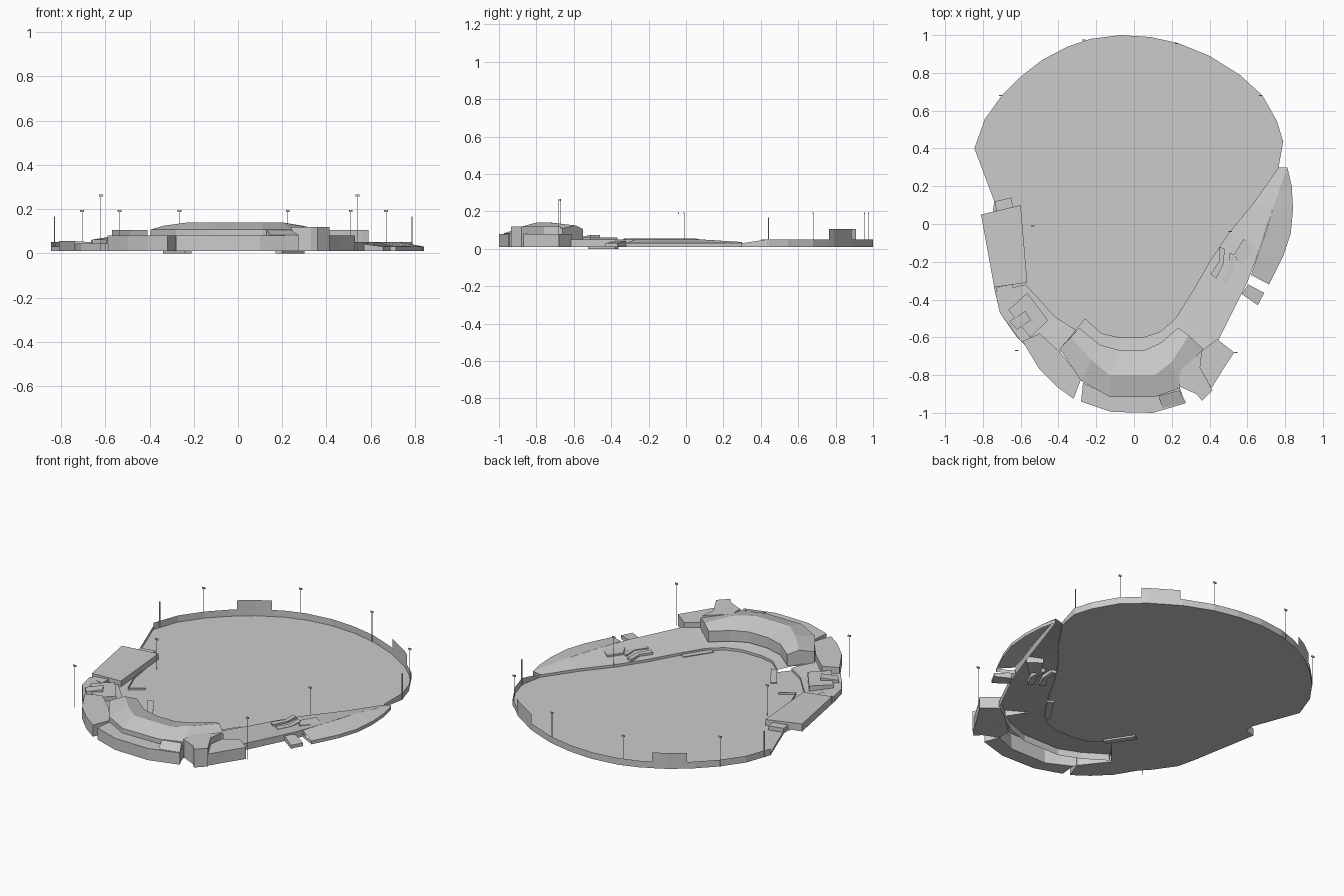
import bpy, bmesh, math
from mathutils import Vector

if "Cube" in bpy.data.objects:
    bpy.data.objects.remove(bpy.data.objects["Cube"])

GREY = bpy.data.materials.new("concrete_grey")
GREY.diffuse_color = (0.6, 0.6, 0.6, 1)
GREY.use_nodes = True
GREY.node_tree.nodes["Principled BSDF"].inputs["Base Color"].default_value = GREY.diffuse_color
G = 0.01  # ground level


def finish(name, bm):
    bmesh.ops.recalc_face_normals(bm, faces=bm.faces)
    me = bpy.data.meshes.new(name)
    bm.to_mesh(me)
    bm.free()
    me.materials.append(GREY)
    ob = bpy.data.objects.new(name, me)
    bpy.context.collection.objects.link(ob)
    return ob


def at(pts, z):
    """Give 2D points a height; 3D points keep theirs."""
    return [Vector((*p, z)) if len(p) == 2 else Vector(p) for p in pts]


def loft(name, rings, cap_ends=False):
    """Strips of faces between open rings of equal length."""
    bm = bmesh.new()
    rows = [[bm.verts.new(p) for p in r] for r in rings]
    for a, b in zip(rows, rows[1:]):
        for i in range(len(a) - 1):
            quad = [a[i], a[i + 1], b[i + 1], b[i]]
            bm.faces.new(quad)
    if cap_ends:
        for k in (0, -1):
            bm.faces.new([r[k] for r in rows])
    bmesh.ops.remove_doubles(bm, verts=bm.verts, dist=1e-5)
    return finish(name, bm)


def prism(name, pts, z1, z0=G):
    """Solid with a flat base; 3D points give a sloping top."""
    bm = bmesh.new()
    top = [bm.verts.new(p) for p in at(pts, z1)]
    low = [bm.verts.new((p[0], p[1], z0)) for p in pts]
    bm.faces.new(top)
    bm.faces.new(low[::-1])
    n = len(pts)
    for i in range(n):
        bm.faces.new([top[i], low[i], low[(i + 1) % n], top[(i + 1) % n]])
    bmesh.ops.triangulate(bm, faces=[f for f in bm.faces if len(f.verts) > 4])
    return finish(name, bm)


def wall(name, pts, z1, z0=G):
    return loft(name, [at(pts, z0), at(pts, z1)])


# outfield curve and edges of the seating
ARC = [(-.845, .40), (-.79, .555), (-.70, .68), (-.60, .78), (-.487, .868), (-.35, .94),
       (-.23, .98), (-.07, 1.0), (.085, .99), (.233, .958), (.40, .89), (.56, .79),
       (.68, .68), (.757, .545), (.79, .434), (.765, .30)]
INNER = [(.765, .30), (.64, .12), (.50, -.05), (.40, -.20), (.32, -.34), (.22, -.50),
         (.14, -.57), (.05, -.60), (-.08, -.60), (-.17, -.58), (-.26, -.50)]
RIDGE = [(.81, .30), (.735, .08), (.67, -.12), (.60, -.31), (.52, -.47), (.44, -.63),
         (.25, -.75), (.11, -.80), (-.13, -.80), (-.25, -.75), (-.39, -.66)]
LEFT = [(-.39, -.66), (-.5, -.72), (-.62, -.60), (-.71, -.47), (-.74, -.34), (-.77, -.1),
        (-.74, .12)]

# playing field
bm = bmesh.new()
bm.faces.new([bm.verts.new(p) for p in at(ARC + INNER[1:] + LEFT, G)])
bmesh.ops.triangulate(bm, faces=bm.faces)
finish("field", bm)

# outfield wall and its two taller screens
wall("outfield_wall", ARC[:-1], .05)
loft("right_corner_wall", [at(ARC[-2:], G), [Vector((*ARC[-2], .05)), Vector((*ARC[-1], .03))]])
wall("left_side_wall", [(-.74, .12), (-.845, .40)], .03)
wall("left_screen", [(-.57, .805), (-.487, .868), (-.41, .91)], .105)
wall("right_screen", [(.41, .885), (.56, .79), (.59, .765)], .105)

# lower seating bowl with field wall and outer wall
loft("lower_bowl", [at(INNER, G), at(INNER, .025),
                    [Vector((*p, .036 if i == 0 else .05)) for i, p in enumerate(RIDGE)],
                    at(RIDGE, G)])

# right crescent stand sloping outwards
CR_IN = [(.81, .30, .036), (.765, .17, .044), (.735, .08, .05), (.695, -.05, .05),
         (.66, -.15, .05), (.62, -.27, .05)]
CR_OUT = [(.812, .30), (.835, .20), (.842, .08), (.83, -.05), (.79, -.17), (.715, -.32)]
loft("right_crescent", [at(CR_IN, 0), at(CR_OUT, .03), at(CR_OUT, G)])
wall("crescent_end", [(.62, -.27), (.715, -.32)], .03)
prism("right_gate", [(.605, -.32, .042), (.57, -.37, .042), (.655, -.43, .03), (.69, -.365, .03)], 0)

# upper deck: inner riser, seating slope, roof slope, outer wall
DECK_IN = [(-.29, -.55), (-.18, -.64), (-.07, -.67), (.05, -.67), (.14, -.63), (.235, -.55)]
DECK_TOP = [(-.335, -.60, .125), (-.225, -.72, .14), (-.13, -.80, .14), (.11, -.80, .14),
            (.20, -.73, .14), (.29, -.59, .125)]
DECK_OUT = [(-.395, -.66), (-.28, -.83), (-.13, -.915), (.11, -.915), (.24, -.87), (.365, -.66)]
loft("upper_deck", [at(DECK_IN, .04), at(DECK_IN, .105), at(DECK_TOP, 0),
                    at(DECK_OUT, .108), at(DECK_OUT, G)], cap_ends=True)

# outer concourse buildings
prism("front_concourse", [(-.28, -.94), (-.12, -.995), (.10, -1.0), (.27, -.95), (.24, -.86),
                          (.11, -.91), (-.13, -.91), (-.27, -.84)], .08)
prism("front_ramp", [(.13, -.91, .105), (.24, -.88, .105), (.275, -.945, .082), (.15, -.975, .082)], 0)
prism("right_tower", [(.24, -.78), (.36, -.67), (.35, -.76), (.415, -.88), (.36, -.935),
                      (.33, -.90), (.24, -.86)], .12)
prism("right_annex", [(.36, -.67), (.44, -.61), (.53, -.68), (.465, -.78), (.41, -.87), (.35, -.76)], .08)
prism("left_building", [(-.59, -.62), (-.50, -.58), (-.39, -.68), (-.28, -.82), (-.32, -.925),
                        (-.41, -.86), (-.50, -.77)], .08)

# left corner concourse, sloping to the field
L_IN = [(-.575, -.32), (-.50, -.40), (-.42, -.49), (-.31, -.56)]
L_OUT = [(-.735, -.36), (-.71, -.47), (-.60, -.62), (-.39, -.68)]
loft("left_corner", [at(L_IN, G), at(L_IN, .025), at(L_OUT, .045), at(L_OUT, G)], cap_ends=True)
prism("corner_hut", [(-.565, -.365), (-.455, -.51), (-.55, -.60), (-.665, -.455)], .06)
prism("hut_roof", [(-.575, -.46, .075), (-.545, -.51, .075), (-.62, -.56, .062), (-.66, -.515, .062)], 0, .045)

# left grandstand and its end blocks
prism("left_stand", [(-.81, .05, .055), (-.60, .10, .045), (-.565, -.31, .045), (-.74, -.335, .055)], 0)
prism("left_stand_back_end", [(-.735, .12), (-.65, .14), (-.64, .085), (-.73, .07)], .035)
prism("left_stand_front_end", [(-.73, -.335), (-.64, -.32), (-.64, -.38), (-.725, -.365)], .04)

# low fence beside the left stand
wall("left_fence", [(-.585, -.05), (-.565, -.18), (-.51, -.32), (-.43, -.265)], .022)

# stair platforms on the right slope
prism("platform", [(.53, -.16), (.58, -.08), (.655, -.135), (.56, -.22)], .046)
for i in range(2):
    d = .055 * i
    prism("stair_%d" % (i + 1), [(.45 + d, -.12 - d * .6), (.48 + d, -.13 - d * .6), (.475 + d, -.21 - d * .6),
                                 (.435 + d, -.29 - d * .6), (.405 + d, -.265 - d * .6), (.45 + d, -.20 - d * .6)], .042)

# sunken dugouts
for side, cx, w in (("left", -.02, -1), ("right", -.02, 1)):
    prism(side + "_dugout", [(cx + w * x, y) for x, y in ((.29, -.36), (.32, -.38), (.22, -.525), (.19, -.51))],
          .014, 0)


# masts: light poles with heads, and foul poles
def box(name, x, y, z0, z1, hx, hy):
    prism(name, [(x - hx, y - hy), (x + hx, y - hy), (x + hx, y + hy), (x - hx, y + hy)], z1, z0)


POLES = [(-.62, -.67, .26), (.54, -.68, .26), (-.535, -.01, .19), (.51, -.04, .19),
         (-.705, .68, .19), (.67, .68, .19), (-.265, .975, .19), (.225, .955, .19)]
for i, (x, y, h) in enumerate(POLES):
    box("light_pole_%d" % (i + 1), x, y, G, h, .0012, .0012)
    box("light_head_%d" % (i + 1), x, y, h - .004, h + .005, .009, .003)
for name, x in (("left_foul_pole", -.83), ("right_foul_pole", .787)):
    box(name, x, .44, G, .167, .0025, .0025)
